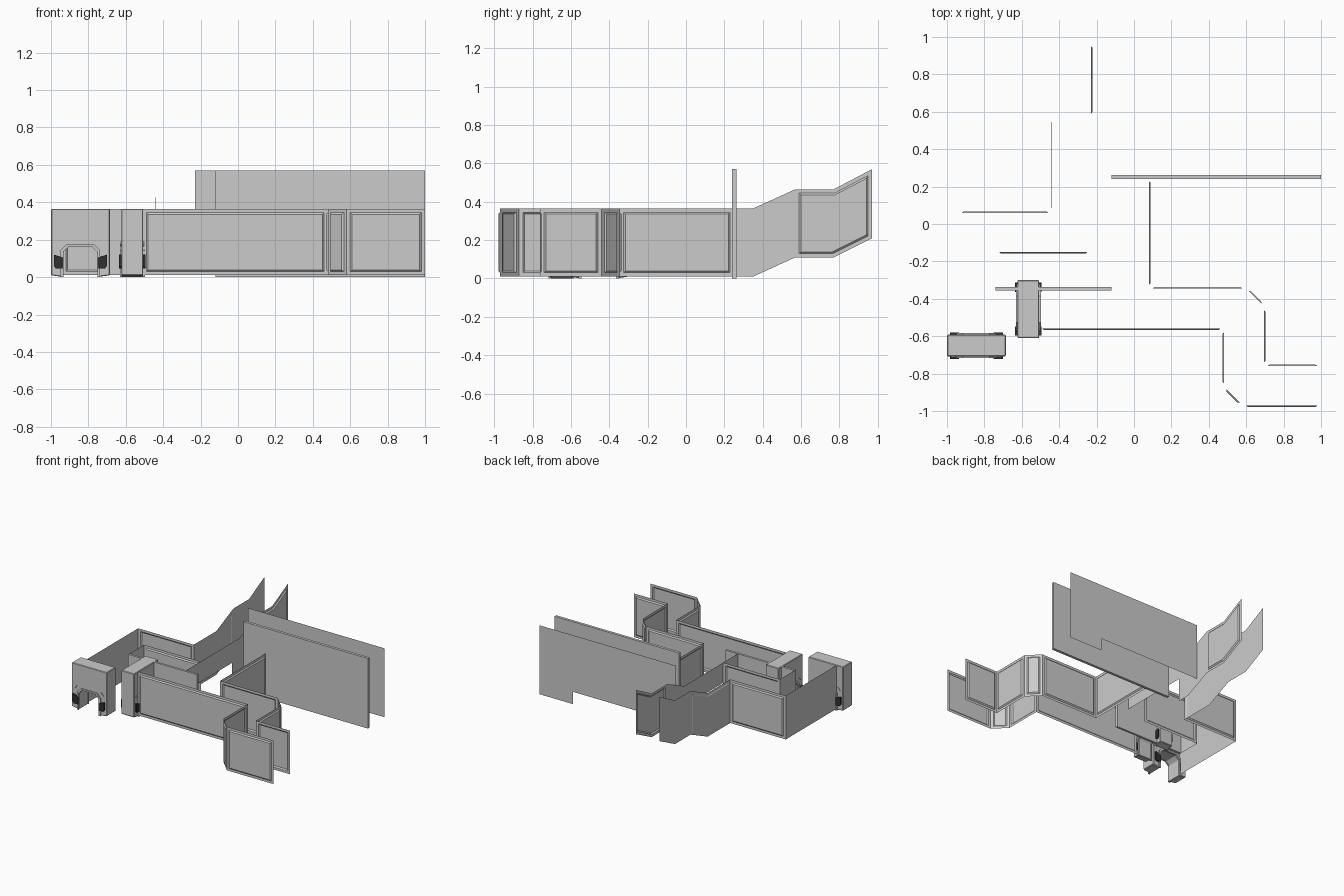
import bpy, bmesh
from math import radians
from mathutils import Matrix

if "Cube" in bpy.data.objects:
    bpy.data.objects.remove(bpy.data.objects["Cube"], do_unlink=True)


def material(name, value):
    m = bpy.data.materials.new(name)
    m.use_nodes = True
    m.diffuse_color = (value, value, value, 1)
    m.node_tree.nodes["Principled BSDF"].inputs["Base Color"].default_value = (value, value, value, 1)
    return m


GREY = material("wall grey", 0.6)
BLACK = material("lamp black", 0.03)
LOW, HIGH = 0.01, 0.365


def finish(bm, name, mat, matrix=None):
    if matrix:
        bm.transform(matrix)
    mesh = bpy.data.meshes.new(name)
    bm.to_mesh(mesh)
    bm.free()
    mesh.materials.append(mat)
    ob = bpy.data.objects.new(name, mesh)
    bpy.context.collection.objects.link(ob)
    return ob


def panels(name, polygons, depth=0.008):
    """Thin wall faces, each with a border and a raised centre."""
    bm = bmesh.new()
    for pts in polygons:
        face = bm.faces.new([bm.verts.new(p) for p in pts])
        face.normal_update()
        if depth:
            bmesh.ops.inset_individual(bm, faces=[face], thickness=0.02, use_even_offset=True)
            bmesh.ops.inset_individual(bm, faces=[face], thickness=0.009, depth=depth,
                                       use_even_offset=True)
    return finish(bm, name, GREY)


def wall(name, path, depth=0.008):
    """Upright panels along a plan path; the outside is to the right."""
    panels(name, [[(*a, LOW), (*b, LOW), (*b, HIGH), (*a, HIGH)]
                  for a, b in zip(path, path[1:])], depth)


def box(name, lo, hi, mat=GREY, matrix=None):
    bm = bmesh.new()
    bmesh.ops.create_cube(bm, size=1)
    for v in bm.verts:
        for i in range(3):
            v.co[i] = lo[i] if v.co[i] < 0 else hi[i]
    return finish(bm, name, mat, matrix)


def extrude(name, profile, y0, y1, mat, matrix):
    """Profile in x and z, drawn out along y."""
    bm = bmesh.new()
    face = bm.faces.new([bm.verts.new((x, y0, z)) for x, z in profile])
    new = bmesh.ops.extrude_face_region(bm, geom=[face])["geom"]
    bmesh.ops.translate(bm, vec=(0, y1 - y0, 0),
                        verts=[g for g in new if isinstance(g, bmesh.types.BMVert)])
    bmesh.ops.recalc_face_normals(bm, faces=bm.faces)
    return finish(bm, name, mat, matrix)


# Corridor walls
wall("front_corridor_outer_wall",
     [(-.51, -.56), (.48, -.56), (.48, -.87), (.58, -.97), (1, -.97)])
wall("front_corridor_inner_wall",
     [(1, -.76), (.695, -.76), (.695, -.44), (.6, -.345), (.08, -.345), (.08, .25)])
wall("west_corridor_back_wall", [(-.44, .06), (-.94, .06)])
wall("west_corridor_front_wall", [(-.74, -.15), (-.23, -.15)])
wall("west_end_wall", [(-.94, .06), (-.94, -.65)], 0)
wall("west_inner_wall", [(-.74, -.345), (-.74, -.15)], 0)

# Ramp walls: one shape for the slope, one for the upper end
slope = [(.35, LOW), (.57, .11), (.57, .465), (.35, HIGH)]
upper_end = [(.57, .11), (.77, .11), (.97, .21), (.97, .57), (.77, .465), (.57, .465)]


def along(x, shape):
    return [(x, y, z) for y, z in shape]


panels("ramp_left_slope", [along(-.44, ([(.06, LOW)] + slope + [(.06, HIGH)])[::-1])], 0.004)
panels("ramp_left_upper_end", [along(-.44, upper_end[::-1])], 0)
panels("ramp_right_slope", [along(-.23, [(-.345, .2), (.25, .2), (.25, LOW)] + slope
                                  + [(-.345, HIGH)])], 0)
panels("ramp_right_upper_end", [along(-.23, upper_end)])

# Thick partitions and the tall stepped back wall
box("middle_partition", (-.74, -.355, LOW), (-.12, -.337, HIGH))
box("tall_partition", (-.12, .24, 0), (1, .262, .57))
panels("tall_back_wall", [[(x, .455, z) for x, z in
       [(1, LOW), (.7, LOW), (.7, .11), (-.23, .11), (-.23, .57), (1, .57)]]], 0)


# Door frames
def arch(half, top, cut):
    return [(-half, 0), (-half, top - cut), (-half + cut, top),
            (half - cut, top), (half, top - cut), (half, 0)]


def door(name, centre, angle, half, depth):
    place = Matrix.Translation((*centre, 0)) @ Matrix.Rotation(radians(angle), 4, 'Z')
    opening = arch(.09, .165, .03)
    outline = [(half, .01), (half, HIGH), (-half, HIGH), (-half, .01)]
    body = extrude(name + "_body", opening + outline, -depth, depth, GREY, place)
    bevel = body.modifiers.new("Bevel", 'BEVEL')
    bevel.width = 0.004
    for side, label in ((-1, "front"), (1, "back")):
        trim = opening + arch(.106, .178, .035)[::-1]
        extrude(f"{name}_{label}_trim", trim, side * depth, side * (depth + .009), GREY, place)
        for hand, word in ((-1, "left"), (1, "right")):
            lamp = [(hand * x, z) for x, z in
                    [(.092, .045), (.132, .045), (.142, .06), (.142, .12), (.092, .105)]]
            extrude(f"{name}_{label}_{word}_lamp", lamp,
                    side * depth, side * (depth + .013), BLACK, place)
            strip = [(hand * x, z) for x, z in
                     [(.105, .19), (.112, .19), (.135, .165), (.128, .165)]]
            extrude(f"{name}_{label}_{word}_strip", strip,
                    side * depth, side * (depth + .005), GREY, place)


door("west_door", (-.8425, -.65), 0, .157, .058)
door("corridor_door", (-.565, -.455), 90, .155, .058)
